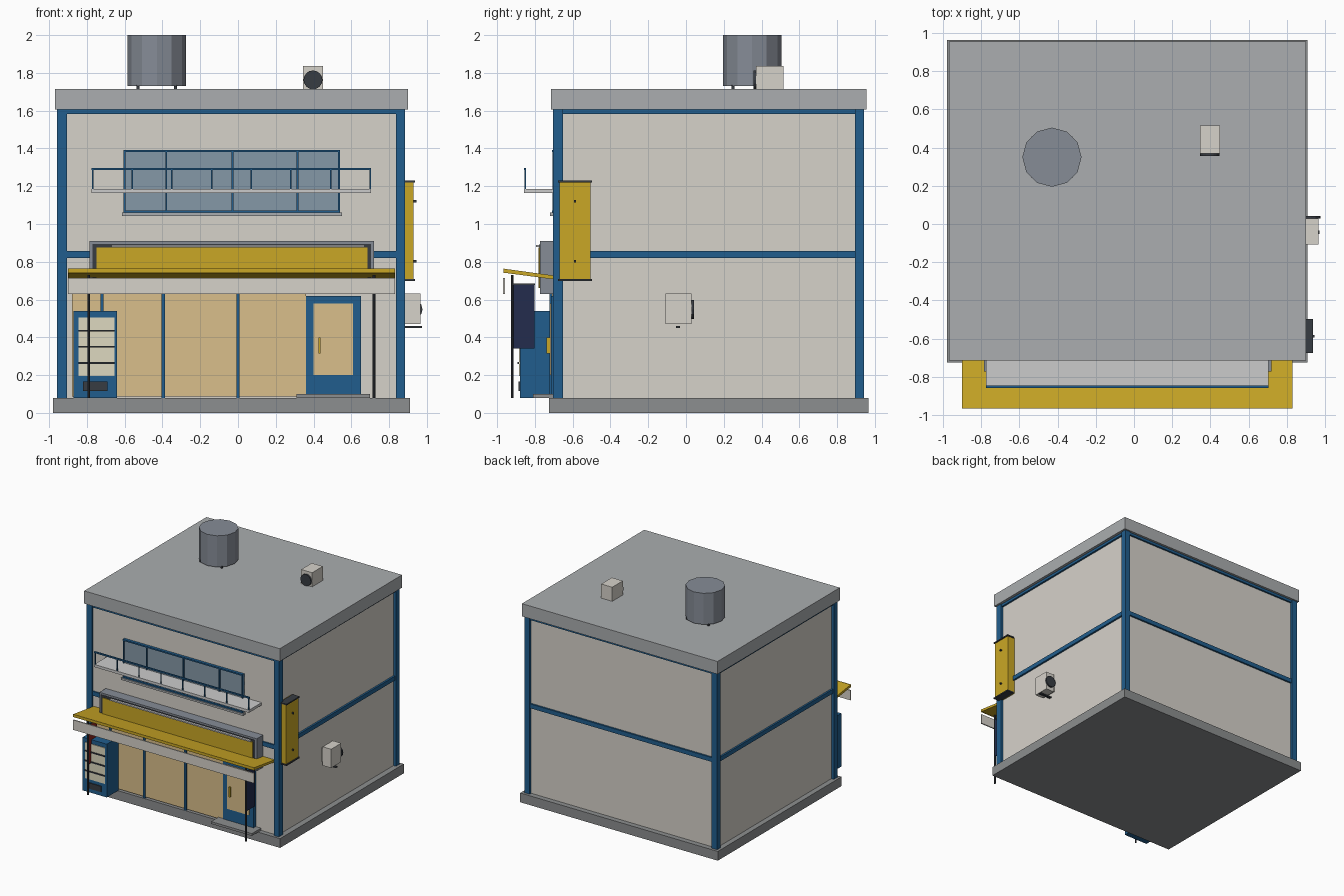
import bpy, bmesh, math
from mathutils import Matrix

if "Cube" in bpy.data.objects:
    bpy.data.objects.remove(bpy.data.objects["Cube"])


def material(name, hexcode):
    m = bpy.data.materials.new(name)
    rgb = [(int(hexcode[i:i + 2], 16) / 255) ** 2.2 for i in (0, 2, 4)]
    m.diffuse_color = (*rgb, 1)
    m.use_nodes = True
    m.node_tree.nodes["Principled BSDF"].inputs["Base Color"].default_value = m.diffuse_color
    return m


BLUE = material("blue_paint", "265E8C")
WALL = material("plaster", "D5D1C9")
YELLOW = material("yellow_paint", "C9A62A")
TAN = material("warm_glass", "D9BD8A")
GLASS = material("window_glass", "8497A6")
CREAM = material("cream_panel", "DDD8BE")
DARK = material("dark_metal", "3A3E44")
NAVY = material("navy_cloth", "28304F")
RED = material("red_cloth", "8C2A22")
CONCRETE = material("concrete", "8B8D8E")
ROOF = material("roof_grey", "A9ACAE")
STEEL = material("steel", "858B95")
PALE = material("pale_metal", "C9CACA")


def finish(name, bm, mat):
    me = bpy.data.meshes.new(name)
    bm.to_mesh(me)
    bm.free()
    me.materials.append(mat)
    ob = bpy.data.objects.new(name, me)
    bpy.context.collection.objects.link(ob)
    return ob


def box(name, x, y, z, mat):
    """Box from (min, max) pairs on each axis."""
    bm = bmesh.new()
    bmesh.ops.create_cube(bm, size=1)
    for v in bm.verts:
        v.co = [(a + b) / 2 + c * (b - a) for (a, b), c in zip((x, y, z), v.co)]
    return finish(name, bm, mat)


def cylinder(name, center, r, depth, mat, sides=12, along_y=False):
    bm = bmesh.new()
    rot = Matrix.Rotation(math.pi / 2, 4, 'X') if along_y else Matrix()
    bmesh.ops.create_cone(bm, cap_ends=True, segments=sides, radius1=r, radius2=r,
                          depth=depth, matrix=Matrix.Translation(center) @ rot)
    return finish(name, bm, mat)


def extrude_x(name, profile, x, mat):
    """Extrude a (y, z) outline between two x values."""
    bm = bmesh.new()
    face = bm.faces.new([bm.verts.new((x[0], y, z)) for y, z in profile])
    new = bmesh.ops.extrude_face_region(bm, geom=[face])["geom"]
    bmesh.ops.translate(bm, vec=(x[1] - x[0], 0, 0),
                        verts=[g for g in new if isinstance(g, bmesh.types.BMVert)])
    bmesh.ops.recalc_face_normals(bm, faces=bm.faces)
    return finish(name, bm, mat)


# Main volume
box("plinth", (-.98, .91), (-.725, .965), (0, .08), CONCRETE)
box("walls", (-.935, .86), (-.685, .92), (.08, 1.61), WALL)
box("roof_slab", (-.97, .90), (-.715, .955), (1.605, 1.715), ROOF)

# Corner posts and beams between floors and below the roof
for x in ((-.958, -.905), (.836, .884)):
    for y in ((-.704, -.65), (.894, .942)):
        box("corner_post", x, y, (.08, 1.606), BLUE)
for z in ((.821, .858), (1.583, 1.606)):
    for y in ((-.697, -.67), (.90, .935)):
        box("beam_long", (-.93, .86), y, z, BLUE)
    for x in ((-.95, -.92), (.845, .876)):
        box("beam_side", x, (-.68, .92), z, BLUE)

# Upper window
box("window_glass", (-.605, .54), (-.698, -.67), (1.06, 1.39), GLASS)
for x in (-.605, -.385, -.035, .31, .53):
    box("window_mullion", (x, x + .01), (-.708, -.68), (1.06, 1.39), BLUE)
for z in (1.06, 1.38):
    box("window_rail", (-.605, .54), (-.71, -.68), (z, z + .012), BLUE)
box("window_sill", (-.615, .55), (-.72, -.68), (1.043, 1.06), ROOF)

# Balcony with front railing
box("balcony_slab", (-.775, .705), (-.857, -.68), (1.163, 1.186), PALE)
box("balcony_handrail", (-.775, .705), (-.858, -.846), (1.285, 1.297), BLUE)
for i in range(8):
    x = -.77 + i * 1.47 / 7
    box("baluster", (x - .004, x + .004), (-.856, -.848), (1.18, 1.29), BLUE)

# Shop sign above the awning
box("sign_frame", (-.785, .72), (-.772, -.68), (.63, .91), STEEL)
box("sign_recess", (-.77, .705), (-.775, -.76), (.66, .895), DARK)
box("sign_panel", (-.75, .685), (-.782, -.76), (.66, .875), YELLOW)
box("sign_light", (-.67, .67), (-.795, -.77), (.877, .888), PALE)

# Awning tilting upward and its valance
extrude_x("awning", [(-.685, .705), (-.685, .725), (-.963, .763), (-.963, .742)],
          (-.90, .83), YELLOW)
box("awning_lip", (-.90, .83), (-.967, -.961), (.74, .764), YELLOW)
box("valance", (-.90, .83), (-.968, -.958), (.63, .715), WALL)

# Shop front glazing
box("shop_glass", (-.88, .36), (-.71, -.67), (.088, .63), TAN)
for x in (-.72, -.395, .0):
    box("shop_mullion", (x - .009, x + .009), (-.722, -.68), (.08, .63), BLUE)

# Door with step
box("door_frame", (.36, .65), (-.716, -.67), (.1, .62), BLUE)
box("door_glass", (.40, .61), (-.721, -.70), (.20, .58), TAN)
box("door_handle", (.425, .438), (-.738, -.72), (.315, .40), YELLOW)
box("door_step", (.31, .70), (-.81, -.68), (.08, .10), CONCRETE)

# Vending machine
box("vending_body", (-.87, -.64), (-.878, -.715), (.08, .54), BLUE)
box("vending_window", (-.845, -.655), (-.884, -.87), (.195, .505), CREAM)
for z in (.26, .345, .43):
    box("vending_shelf", (-.845, -.655), (-.892, -.88), (z, z + .01), DARK)
box("vending_slot", (-.82, -.69), (-.886, -.87), (.115, .165), DARK)

# Banner poles
for x, cloth in ((-.79, RED), (.72, NAVY)):
    cylinder("banner_pole", (x, -.92, .405), .007, .65, DARK, 8)
    box("banner_arm", (x - .004, x + .004), (-.92, -.80), (.676, .685), DARK)
    box("banner_cloth", (x - .003, x + .003), (-.915, -.802), (.34, .678), cloth)

# Vertical projecting sign on the right side
box("side_sign", (.86, .93), (-.67, -.505), (.70, 1.225), YELLOW)
for z in (.697, 1.22):
    box("side_sign_cap", (.87, .938), (-.677, -.498), (z, z + .011), DARK)
for z in (.803, 1.12):
    box("side_sign_bolt", (.92, .945), (-.594, -.582), (z - .006, z + .006), DARK)

# Wall-mounted cooling unit
box("wall_unit", (.885, .966), (-.108, .03), (.47, .632), WALL)
box("wall_unit_mount", (.85, .89), (-.09, .01), (.49, .61), WALL)
cylinder("wall_unit_fan", (.927, .036, .548), .05, .014, DARK, 12, True)
box("wall_unit_bracket", (.86, .973), (-.053, -.033), (.45, .461), DARK)

# Roof tank on legs and roof cooling unit
cylinder("water_tank", (-.43, .35, 1.865), .155, .27, STEEL, 12)
for dx in (-.1, .1):
    for dy in (-.1, .1):
        box("tank_leg", (-.438 + dx, -.422 + dx), (.342 + dy, .358 + dy), (1.71, 1.735), DARK)
box("roof_unit", (.345, .45), (.37, .515), (1.712, 1.837), WALL)
cylinder("roof_unit_fan", (.397, .364, 1.763), .05, .014, DARK, 16, True)
